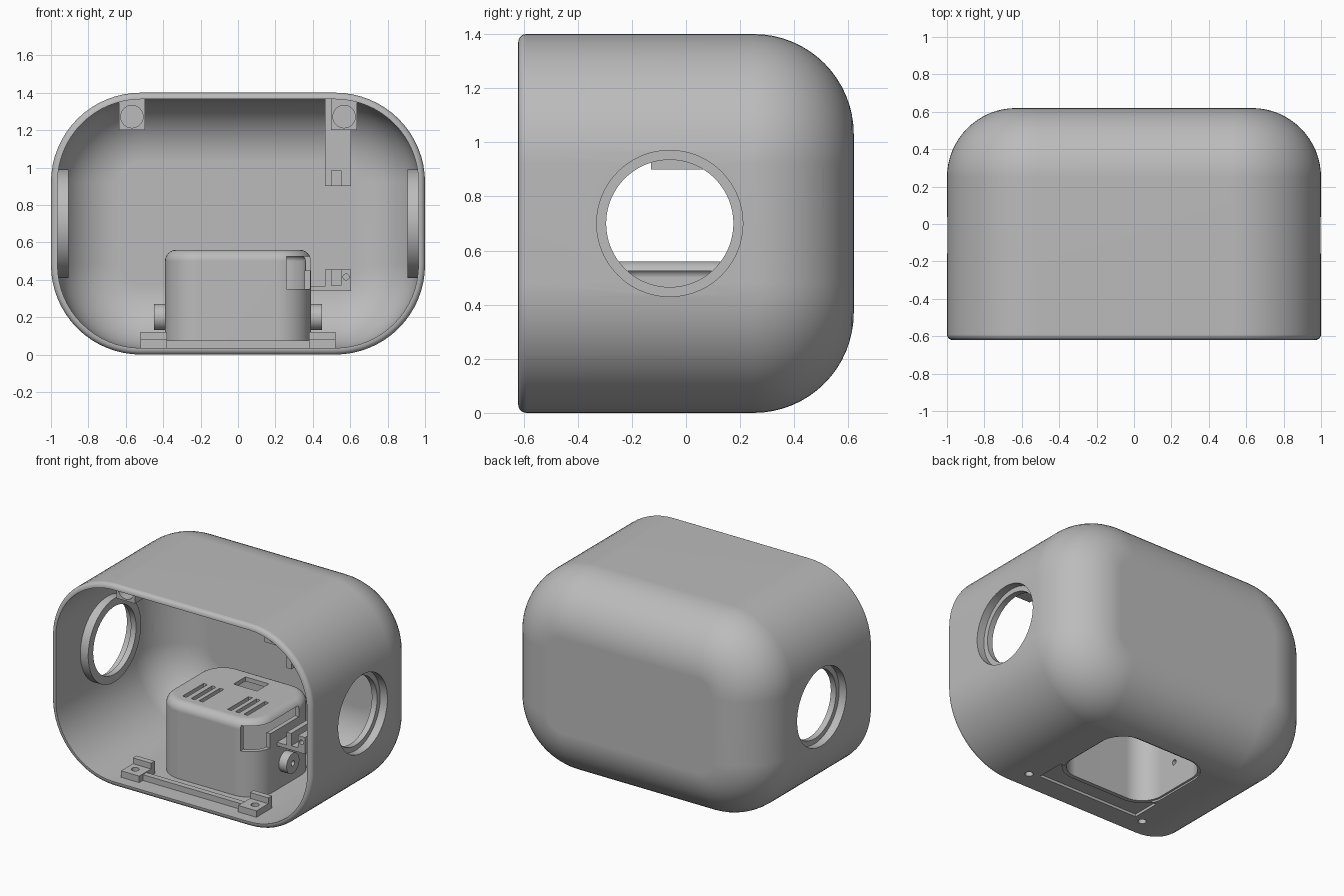
import bpy, bmesh
from math import sin, cos, pi, radians
from mathutils import Matrix, Vector

cube = bpy.data.objects.get("Cube")
if cube:
    bpy.data.objects.remove(cube, do_unlink=True)

grey = bpy.data.materials.new("plain_grey")
grey.use_nodes = True
grey.diffuse_color = (0.5, 0.5, 0.5, 1)
grey.node_tree.nodes["Principled BSDF"].inputs["Base Color"].default_value = (0.5, 0.5, 0.5, 1)


def finish(name, bm):
    bmesh.ops.recalc_face_normals(bm, faces=bm.faces)
    mesh = bpy.data.meshes.new(name)
    bm.to_mesh(mesh)
    bm.free()
    mesh.materials.append(grey)
    obj = bpy.data.objects.new(name, mesh)
    bpy.context.collection.objects.link(obj)
    return obj


def box(name, x, y, z):
    bm = bmesh.new()
    size = [b - a for a, b in (x, y, z)]
    mid = [(a + b) / 2 for a, b in (x, y, z)]
    bmesh.ops.create_cube(bm, size=1, matrix=Matrix.Translation(mid) @ Matrix.Diagonal(size + [1]))
    return finish(name, bm)


def rod(name, center, radius, length, axis, sides=64):
    bm = bmesh.new()
    turn = Vector((0, 0, 1)).rotation_difference(Vector(axis)).to_matrix().to_4x4()
    bmesh.ops.create_cone(bm, cap_ends=True, segments=sides, radius1=radius, radius2=radius,
                          depth=length, matrix=Matrix.Translation(center) @ turn)
    return finish(name, bm)


def outline(half_w, half_h, radius, inset, steps=16):
    """Rounded rectangle, shrunk evenly by inset."""
    points = []
    for k, (sx, sy) in enumerate(((1, 1), (-1, 1), (-1, -1), (1, -1))):
        for i in range(steps + 1):
            a = (k + i / steps) * pi / 2
            points.append((sx * (half_w - radius) + (radius - inset) * cos(a),
                           sy * (half_h - radius) + (radius - inset) * sin(a)))
    return points


def loft(name, rings):
    """Skin a list of point rings and cap both ends."""
    bm = bmesh.new()
    loops = [[bm.verts.new(p) for p in ring] for ring in rings]
    for a, b in zip(loops, loops[1:]):
        for i in range(len(a)):
            j = (i + 1) % len(a)
            bm.faces.new((a[i], a[j], b[j], b[i]))
    bm.faces.new(loops[0])
    bm.faces.new(loops[-1])
    return finish(name, bm)


def activate(obj):
    bpy.ops.object.select_all(action='DESELECT')
    obj.select_set(True)
    bpy.context.view_layer.objects.active = obj


def cut(obj, *cutters):
    for cutter in cutters:
        mod = obj.modifiers.new("cut", 'BOOLEAN')
        mod.operation = 'DIFFERENCE'
        mod.solver = 'EXACT'
        mod.object = cutter
        activate(obj)
        bpy.ops.object.modifier_apply(modifier=mod.name)
        bpy.data.objects.remove(cutter, do_unlink=True)


def arc(steps):
    return [i / steps * pi / 2 for i in range(steps + 1)]


# Main housing: hollow, open at the front, rounded at the back
WALL, BACK, LIP = 0.035, 0.37, 0.03
path = [(WALL + (BACK - WALL) * (1 - sin(t)), 0.25 + (BACK - WALL) * cos(t)) for t in arc(14)]
path += [(WALL, -0.62)]
path += [(LIP * (1 - sin(t)), -0.62 + LIP * (1 - cos(t))) for t in arc(5)]
path += [(BACK * (1 - cos(t)), 0.25 + BACK * sin(t)) for t in arc(16)]
housing = loft("housing", [[(x, y, z + 0.7) for x, z in outline(1, 0.7, 0.48, d)] for d, y in path])

# Side openings with stepped inner collars
HY, HZ = -0.06, 0.7
for side, label in ((1, "left"), (-1, "right")):
    collar = rod(label + "_collar", (side * 0.94, HY, HZ), 0.29, 0.07, (1, 0, 0), 96)
    for part in (housing, collar):
        cut(part,
            rod("bore", (side * 0.95, HY, HZ), 0.235, 0.3, (1, 0, 0), 96),
            rod("counterbore", (side * 1.045, HY, HZ), 0.27, 0.2, (1, 0, 0), 96))

# Inner pod: thin cover over a pocket that opens through the floor
POD_W, POD_D, POD_Y, POD_R, EDGE, SKIN = 0.39, 0.333, -0.018, 0.18, 0.06, 0.03


def pod_ring(inset, z):
    return [(x, y + POD_Y, z) for x, y in outline(POD_W, POD_D, POD_R, inset, 12)]


inner = EDGE - SKIN
pod_path = [(SKIN + inner * (1 - sin(t)), 0.5 + inner * cos(t)) for t in arc(5)]
pod_path += [(SKIN, 0.012), (0, 0.012)]
pod_path += [(EDGE * (1 - cos(t)), 0.5 + EDGE * sin(t)) for t in arc(8)]
pod = loft("inner_pod", [pod_ring(d, z) for d, z in pod_path])
cut(housing, loft("pocket", [pod_ring(0.015, -0.1), pod_ring(0.015, 0.1)]))

# Pod vents, top window and side slot
for x in (0.11, 0.17, 0.235):
    for s in (1, -1):
        cut(pod, box("vent", (s * x - 0.015, s * x + 0.015), (-0.25, -0.02), (0.51, 0.6)))
cut(pod,
    box("window", (-0.09, 0.09), (0.08, 0.21), (0.51, 0.6)),
    box("front_slot", (0.26, 0.5), (-0.5, -0.2), (0.35, 0.525)),
    box("side_slot", (0.31, 0.5), (-0.21, 0.11), (0.45, 0.525)))

# Pivot bosses on the pod sides
for s, label in ((1, "left"), (-1, "right")):
    boss = rod(label + "_boss", (s * 0.41, -0.04, 0.2), 0.07, 0.08, (1, 0, 0), 40)
    for part in (boss, pod):
        cut(part, rod("pin_hole", (s * 0.41, -0.04, 0.2), 0.018, 0.2, (1, 0, 0), 20))

# Shallow seat for a bottom cover
cut(housing, box("seat", (-0.39, 0.39), (-0.45, -0.25), (-0.1, 0.018)))

# Front sill with screw pads and upright tabs
box("front_sill", (-0.4, 0.4), (-0.5, -0.46), (0.025, 0.075))
for s, label in ((1, "left"), (-1, "right")):
    x = sorted((s * 0.38, s * 0.52))
    pad = box(label + "_screw_pad", x, (-0.54, -0.4), (0.025, 0.08))
    box(label + "_pad_tab", x, (-0.41, -0.37), (0.025, 0.12))
    for part in (pad, housing):
        cut(part, rod("screw_hole", (s * 0.46, -0.47, 0.05), 0.026, 0.3, (0, 0, 1), 24))

# Upper screw posts
for s, label in ((1, "left"), (-1, "right")):
    px = s * 0.567
    post = box(label + "_top_post", (px - 0.07, px + 0.07), (-0.42, -0.28), (1.2, 1.372))
    cut(post, rod("post_hole", (px, -0.42, 1.272), 0.06, 0.18, (0, 1, 0), 32))

# Grooved holders beside the pod
upper = box("upper_holder", (0.465, 0.605), (-0.13, 0.15), (0.9, 1.375))
cut(upper, box("groove", (0.5, 0.552), (-0.2, 0.1), (0.8, 0.985)))
lower = box("lower_holder", (0.465, 0.605), (-0.13, 0.15), (0.34, 0.455))
cut(lower,
    box("groove", (0.5, 0.552), (-0.2, 0.1), (0.37, 0.5)),
    rod("holder_hole", (0.578, -0.13, 0.415), 0.016, 0.12, (0, 1, 0), 20))
box("holder_arm", (0.37, 0.47), (-0.13, 0.15), (0.34, 0.365))

# Smooth curved faces while keeping hard edges
for obj in list(bpy.context.scene.objects):
    if obj.type == 'MESH':
        activate(obj)
        bpy.ops.object.shade_smooth_by_angle(angle=radians(30))
        mod = obj.modifiers.new("even_normals", 'WEIGHTED_NORMAL')
        mod.keep_sharp = True
